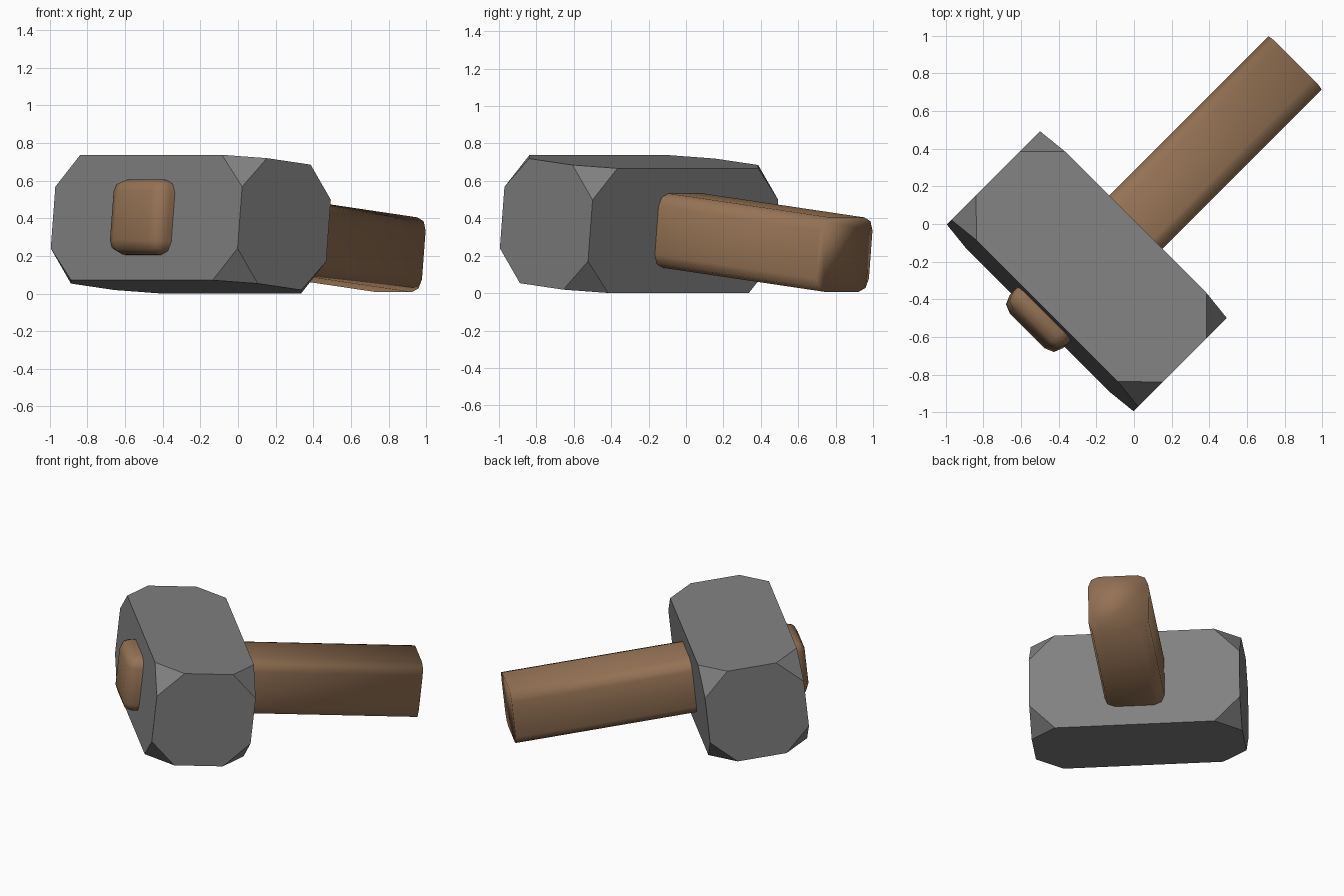
import bpy, bmesh, math
from mathutils import Matrix, Vector

if "Cube" in bpy.data.objects:
    bpy.data.objects.remove(bpy.data.objects["Cube"])

# Whole hammer is turned 45 degrees and the handle dips 6 degrees
PLACE = (Matrix.Translation((-0.251, -0.251, 0.369))
         @ Matrix.Rotation(math.radians(-45), 4, 'Z')
         @ Matrix.Rotation(math.radians(-6), 4, 'X'))


def material(name, rgb):
    m = bpy.data.materials.new(name)
    m.diffuse_color = (*rgb, 1)
    m.use_nodes = True
    m.node_tree.nodes["Principled BSDF"].inputs["Base Color"].default_value = m.diffuse_color
    return m


def box(lo, hi):
    lo, hi = Vector(lo), Vector(hi)
    bm = bmesh.new()
    bmesh.ops.create_cube(bm, size=1, matrix=Matrix.Translation((lo + hi) / 2)
                          @ Matrix.Diagonal((*(hi - lo), 1)))
    return bm


def finish(bm, name, mat, smooth):
    bmesh.ops.recalc_face_normals(bm, faces=bm.faces)
    for f in bm.faces:
        f.smooth = smooth
    me = bpy.data.meshes.new(name)
    bm.to_mesh(me)
    bm.free()
    me.materials.append(mat)
    ob = bpy.data.objects.new(name, me)
    ob.matrix_world = PLACE
    bpy.context.collection.objects.link(ob)


stone = material("stone grey", (0.22, 0.22, 0.22))
wood = material("wood brown", (0.30, 0.17, 0.09))

# Head: block with its eight corners cut off
bm = box((-0.702, -0.335, -0.335), (0.702, 0.335, 0.335))
bmesh.ops.bevel(bm, geom=bm.verts[:], offset=0.17, offset_type='OFFSET',
                segments=1, profile=0.5, affect='VERTICES')
finish(bm, "hammer_head", stone, False)

# Handle: square bar through the head, rounded except around the far end
END = 1.56
bm = box((-0.2, -0.437, -0.2), (0.2, END, 0.2))
edges = [e for e in bm.edges if not all(v.co.y > END - 0.01 for v in e.verts)]
bmesh.ops.bevel(bm, geom=edges, offset=0.07, offset_type='OFFSET',
                segments=2, profile=0.5, affect='EDGES')
finish(bm, "handle", wood, True)
